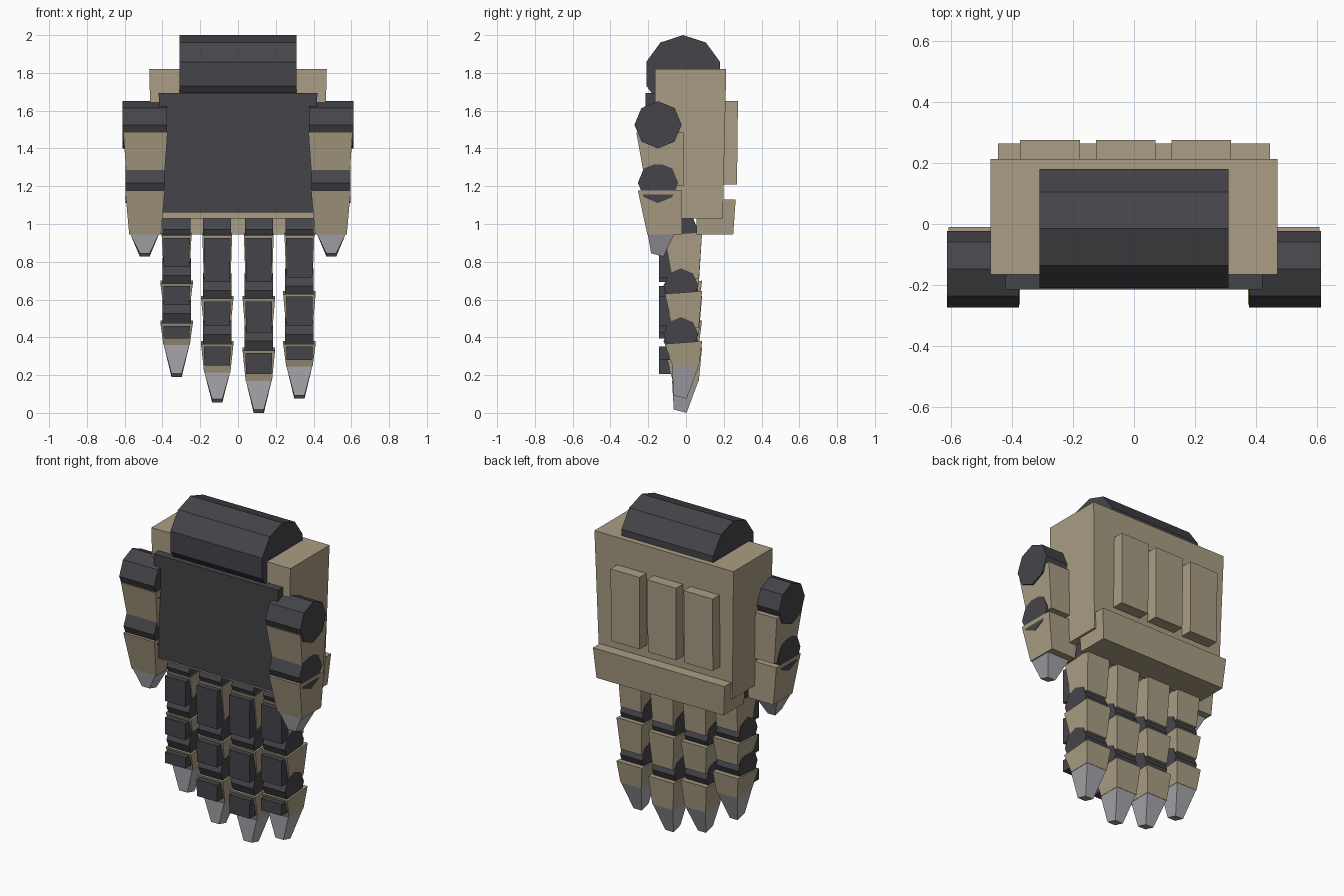
import bpy, math

if "Cube" in bpy.data.objects:
    bpy.data.objects.remove(bpy.data.objects["Cube"])


def material(name, rgb):
    m = bpy.data.materials.new(name)
    m.diffuse_color = (*rgb, 1)
    m.use_nodes = True
    m.node_tree.nodes["Principled BSDF"].inputs["Base Color"].default_value = m.diffuse_color
    return m


TAN = material("tan_armour", (0.40, 0.34, 0.23))
DARK = material("dark_metal", (0.06, 0.058, 0.067))
GREY = material("claw_grey", (0.40, 0.40, 0.43))


def mesh_object(name, verts, faces, mat):
    me = bpy.data.meshes.new(name)
    me.from_pydata(verts, [], faces)
    me.materials.append(mat)
    ob = bpy.data.objects.new(name, me)
    bpy.context.collection.objects.link(ob)
    return ob


def block(name, mat, cx, bottom, top, tilt_b=0.0, tilt_t=0.0):
    """Tapered box. bottom/top = (z, half width, y front, y back);
    a tilt raises the front edge of that end."""
    verts = []
    for (z, w, y0, y1), t in ((bottom, tilt_b), (top, tilt_t)):
        verts += [(cx - w, y0, z + t), (cx + w, y0, z + t), (cx + w, y1, z), (cx - w, y1, z)]
    faces = [(3, 2, 1, 0), (4, 5, 6, 7), (0, 1, 5, 4), (1, 2, 6, 5), (2, 3, 7, 6), (3, 0, 4, 7)]
    return mesh_object(name, verts, faces, mat)


def barrel(name, cx, half, y, z, r, n=8):
    """Dark faceted cylinder lying along x, with a vertex at the top."""
    ring = [(y + r * math.sin(2 * math.pi * i / n), z + r * math.cos(2 * math.pi * i / n)) for i in range(n)]
    verts = [(cx - half, *p) for p in ring] + [(cx + half, *p) for p in ring]
    faces = [(i, i + n, (i + 1) % n + n, (i + 1) % n) for i in range(n)]
    faces += [tuple(range(n)), tuple(range(2 * n - 1, n - 1, -1))]
    return mesh_object(name, verts, faces, DARK)


# Hand body, wrist and palm
barrel("wrist", 0, 0.31, -0.015, 1.795, 0.205, 10)
block("hand_body", TAN, 0, (1.03, 0.45, -0.165, 0.195), (1.82, 0.47, -0.165, 0.213))
block("palm_plate", DARK, 0, (1.06, 0.405, -0.205, -0.10), (1.693, 0.42, -0.215, -0.10))

# Back of the hand: knuckle guard and three raised plates
block("knuckle_guard", TAN, 0, (0.945, 0.43, 0.055, 0.25), (1.13, 0.445, 0.055, 0.263))
for i, x in enumerate((-0.275, -0.027, 0.22)):
    block(f"back_plate_{i + 1}", TAN, x, (1.208, 0.095, 0.15, 0.27), (1.65, 0.098, 0.15, 0.275))

# Matching thumbs on both sides
for side, s in (("left", -1), ("right", 1)):
    barrel(f"thumb_{side}_base_joint", s * 0.494, 0.118, -0.148, 1.525, 0.125)
    block(f"thumb_{side}_upper", TAN, s * 0.49, (1.20, 0.097, -0.212, -0.014), (1.485, 0.117, -0.263, -0.01))
    barrel(f"thumb_{side}_middle_joint", s * 0.492, 0.103, -0.148, 1.218, 0.107)
    block(f"thumb_{side}_lower", TAN, s * 0.492, (0.945, 0.084, -0.205, -0.02), (1.178, 0.105, -0.255, -0.02))
    block(f"thumb_{side}_claw", GREY, s * 0.494, (0.827, 0.026, -0.185, -0.12), (0.945, 0.075, -0.202, -0.062), 0.018)

# Four fingers: x, then the tops of three segments, last segment bottom, claw tip
fingers = [
    ("outer", -0.325, 0.685, 0.475, 0.36, 0.19),
    ("second", -0.11, 0.605, 0.365, 0.215, 0.055),
    ("third", 0.11, 0.605, 0.33, 0.17, 0.0),
    ("fourth", 0.325, 0.63, 0.365, 0.245, 0.075),
]
for name, x, z2, z3, z4, tip in fingers:
    barrel(f"finger_{name}_joint_1", x, 0.074, -0.027, 0.97, 0.09)
    spans = [(0.94, z2 + 0.078), (z2, z3 + 0.085), (z3, z4)]
    for k, (zt, zb) in enumerate(spans, 1):
        w = 0.079 if k == 1 else 0.086
        block(f"finger_{name}_segment_{k}", TAN, x, (zb, 0.07, -0.07, 0.068), (zt + 0.015, w, -0.112, 0.085),
              0, -0.015)
        pad_bottom = zb + (0.01 if k < 3 else 0.035)
        block(f"finger_{name}_pad_{k}", DARK, x, (pad_bottom, 0.068, -0.143, -0.06),
              (zt - 0.014, 0.07, -0.143, -0.06))
        if k < 3:
            barrel(f"finger_{name}_joint_{k + 1}", x, 0.075, -0.027, zb - 0.035, 0.092)
    block(f"finger_{name}_claw", GREY, x, (tip, 0.027, -0.065, 0.003), (z4, 0.068, -0.074, 0.066), 0.018)
